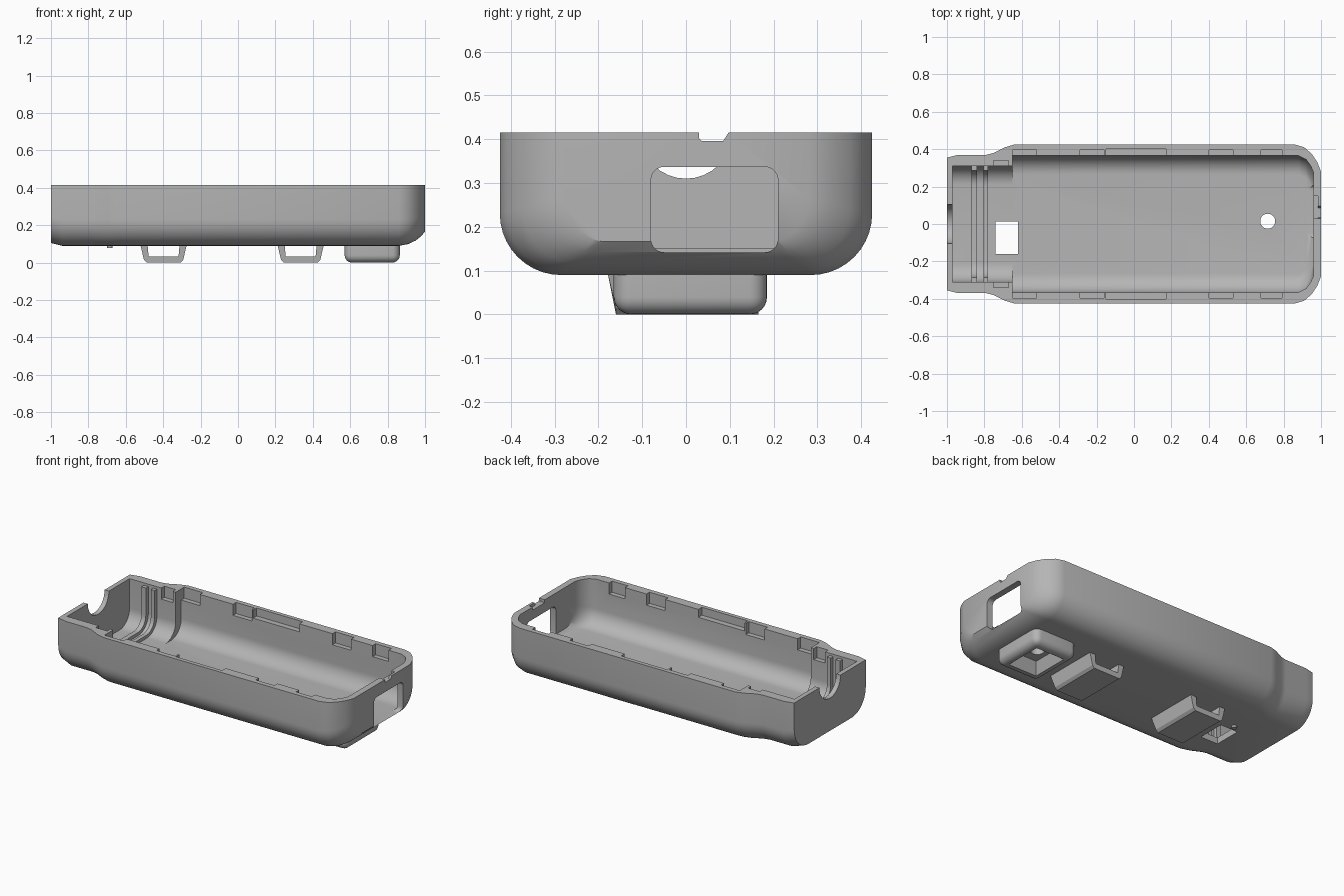
import bpy, bmesh, math
from mathutils import Vector

if "Cube" in bpy.data.objects:
    bpy.data.objects.remove(bpy.data.objects["Cube"])

TOP = 0.415
grey = bpy.data.materials.new("mid grey plastic")
grey.use_nodes = True
grey.diffuse_color = (0.46, 0.46, 0.46, 1)
grey.node_tree.nodes["Principled BSDF"].inputs["Base Color"].default_value = grey.diffuse_color


def finish(name, bm):
    bmesh.ops.recalc_face_normals(bm, faces=bm.faces)
    mesh = bpy.data.meshes.new(name)
    bm.to_mesh(mesh)
    bm.free()
    mesh.materials.append(grey)
    obj = bpy.data.objects.new(name, mesh)
    bpy.context.collection.objects.link(obj)
    return obj


def box(name, x, y, z, bevel=0, keep=None):
    """Box from ranges; edges accepted by keep(direction, middle) are rounded."""
    bm = bmesh.new()
    bmesh.ops.create_cube(bm, size=1)
    for v in bm.verts:
        v.co = [r[0] if c < 0 else r[1] for c, r in zip(v.co, (x, y, z))]
    if bevel:
        edges = [e for e in bm.edges if keep(
            (e.verts[1].co - e.verts[0].co).normalized(),
            (e.verts[0].co + e.verts[1].co) / 2)]
        bmesh.ops.bevel(bm, geom=edges, offset=bevel, segments=6,
                        profile=0.5, affect='EDGES')
    return finish(name, bm)


def prism(name, points, axis, a, b):
    """Extrude a 2D outline along x, y or z from a to b."""
    bm = bmesh.new()
    def place(p, t):
        co = list(p)
        co.insert(axis, t)
        return bm.verts.new(co)
    lo = [place(p, a) for p in points]
    hi = [place(p, b) for p in points]
    bm.faces.new(lo)
    bm.faces.new(hi)
    n = len(points)
    for i in range(n):
        bm.faces.new((lo[i], lo[(i + 1) % n], hi[(i + 1) % n], hi[i]))
    return finish(name, bm)


def circle(cx, cy, r, n=32):
    return [(cx + r * math.cos(2 * math.pi * i / n),
             cy + r * math.sin(2 * math.pi * i / n)) for i in range(n)]


def trough(name, stations, top):
    """Loft of U sections: x, half width, bottom height, corner radius."""
    bm = bmesh.new()
    rings = []
    for x, w, zb, r in stations:
        half = [(w, top)]
        for i in range(11):
            a = math.pi / 2 * i / 10
            half.append((w - r + r * math.cos(a), zb + r - r * math.sin(a)))
        pts = half + [(-y, z) for y, z in reversed(half)]
        rings.append([bm.verts.new((x, y, z)) for y, z in pts])
    for p, q in zip(rings, rings[1:]):
        for i in range(len(p)):
            j = (i + 1) % len(p)
            bm.faces.new((p[i], p[j], q[j], q[i]))
    bm.faces.new(rings[0])
    bm.faces.new(rings[-1])
    return finish(name, bm)


def cut(obj, *cutters, operation='DIFFERENCE'):
    bpy.context.view_layer.objects.active = obj
    for c in cutters:
        m = obj.modifiers.new("cut", 'BOOLEAN')
        m.operation = operation
        m.solver = 'EXACT'
        m.object = c
        bpy.ops.object.modifier_apply(modifier=m.name)
        bpy.data.objects.remove(c)


# Outer shell: narrow left end, wide middle, rounded right end
shell = trough("tray_shell", [
    (-1, .355, .105, .14), (-.94, .37, .09, .14), (-.79, .37, .09, .14),
    (-.75, .38, .09, .14), (-.69, .41, .09, .14), (-.64, .425, .09, .14),
    (.86, .425, .09, .14), (.91, .41, .099, .135), (.95, .375, .118, .125),
    (.98, .33, .142, .115), (1, .28, .166, .1)], TOP)

# Hollow interior
cut(shell,
    trough("main_cavity", [
        (-.65, .365, .13, .1), (.88, .365, .13, .1), (.92, .345, .138, .1),
        (.945, .31, .147, .1), (.96, .275, .156, .1)], .5),
    trough("end_cavity", [(-.97, .31, .13, .1), (-.6, .31, .13, .1)], .5))

# Catch pockets along both rims
for s in (1, -1):
    for x0, x1, depth, y0, y1 in (
            (-.65, -.52, .07, .35, .395), (-.29, -.16, .07, .35, .395),
            (-.15, .17, .05, .35, .4), (.4, .53, .07, .35, .395),
            (.68, .79, .07, .35, .395), (-.75, -.67, .07, .3, .34)):
        cut(shell, box("pocket", (x0, x1), sorted((s * y0, s * y1)),
                       (TOP - depth, .5)))

# Openings: end window, cable notch, rim notch, floor holes
cut(shell,
    box("window", (.93, 1.1), (-.08, .21), (.142, .337), .03,
        lambda d, m: abs(d.x) > .9),
    prism("cable_notch", circle(0, TOP, .105), 0, -1.1, -.965),
    prism("rim_notch", [(.03, .45), (.03, .402), (.036, .396), (.085, .396),
                        (.097, TOP), (.115, .45)], 0, .94, 1.1),
    box("inner_ledge", (.94, .985), (.03, .15), (.396, .5)),
    box("floor_slot", (-.74, -.62), (-.16, .013), (0, .2)),
    prism("floor_hole", circle(.715, .015, .04), 2, 0, .2))
parts = [shell]

# Retaining ribs in the narrow end: floor ridges with side uprights
for i, (x0, x1) in enumerate(((-.87, -.84), (-.805, -.78))):
    rib = trough("retaining_rib_%d" % (i + 1),
                 [(x0, .33, .115, .1), (x1, .33, .115, .1)], .4)
    cut(rib, trough("rib_gap", [(x0 - .1, .285, .15, .08),
                                (x1 + .1, .285, .15, .08)], .5))
    parts.append(rib)

# Strap loops under the floor
for name, cx in (("strap_loop_left_end", -.398), ("strap_loop_right_end", .335)):
    outline = [(-.125, .1), (-.105, .015), (-.09, 0), (.09, 0), (.105, .015),
               (.125, .1), (.086, .1), (.08, .034), (-.08, .034), (-.086, .1)]
    loop = prism(name, [(cx + x, z) for x, z in outline], 1, -.18, .165)
    for v in loop.data.vertices:
        if v.co.y < 0 and v.co.z < .05:
            v.co.y = -.16
    parts.append(loop)

# Rounded foot with a tapered recess leading to the floor hole
foot = box("hollow_foot", (.57, .865), (-.165, .185), (0, .11), .04,
           lambda d, m: m.z < .1)
recess = box("recess", (.615, .82), (-.115, .135), (-.01, .07))
for v in recess.data.vertices:
    if v.co.z > 0:
        v.co.x = .715 + (v.co.x - .715) * .7
        v.co.y = .01 + (v.co.y - .01) * .7
cut(foot, recess, prism("foot_hole", circle(.715, .015, .04), 2, .03, .2))
parts.append(foot)

# Small locating pin beside the floor slot
parts.append(prism("locating_pin", circle(-.685, .05, .015, 16), 2, .077, .11))

# Smooth curved surfaces, keep crisp edges
bpy.ops.object.select_all(action='DESELECT')
for p in parts:
    p.select_set(True)
bpy.context.view_layer.objects.active = shell
bpy.ops.object.shade_smooth_by_angle(angle=math.radians(30))
